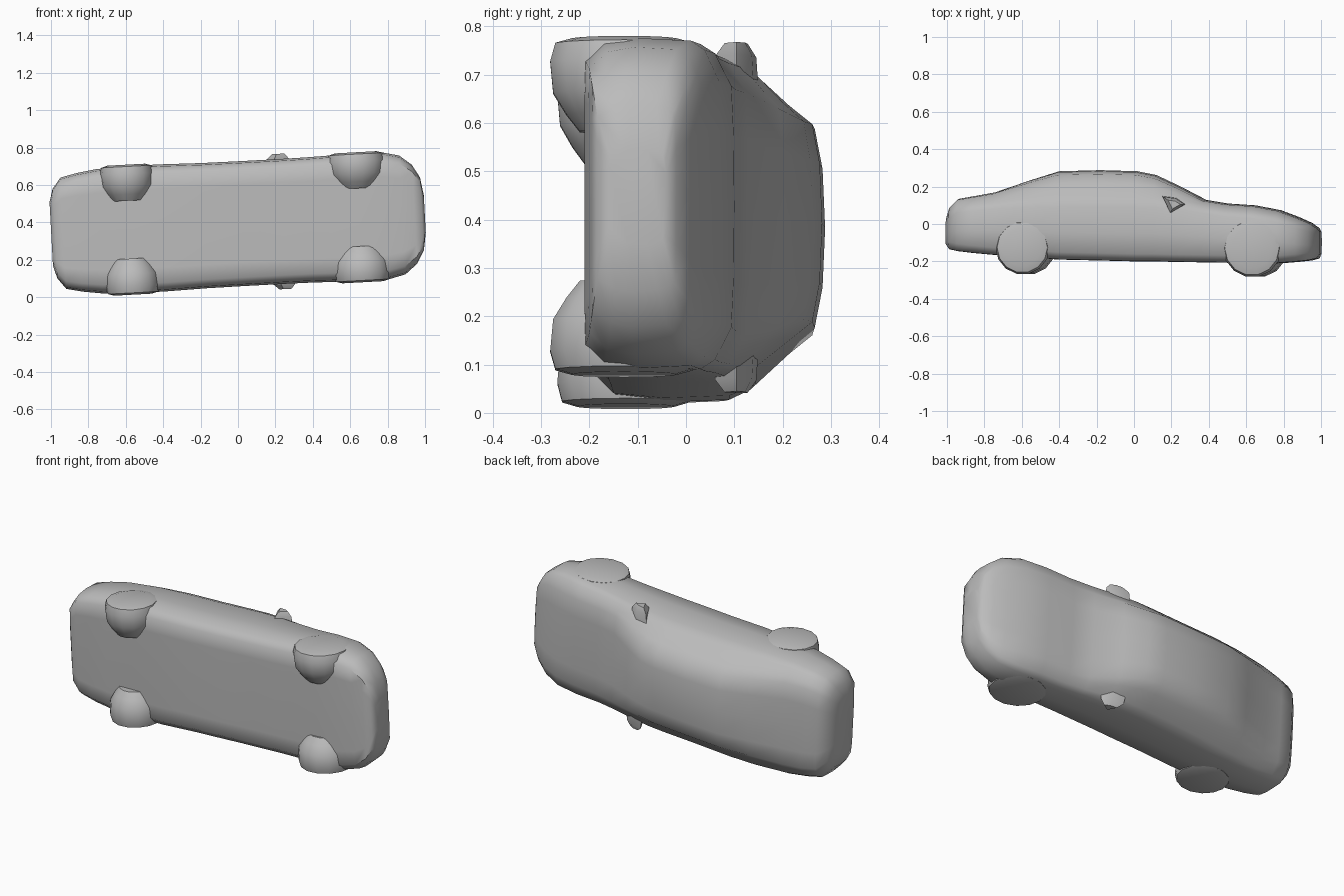
import bpy, bmesh, math
from mathutils import Matrix, Vector

# One flat paint colour for the whole cast
paint = bpy.data.materials.new("grey_paint")
paint.diffuse_color = (0.5, 0.5, 0.5, 1)

# The car lies on its side: length on x, roof on +y, width on z, slightly yawed
POSE = Matrix.Translation((0, 0, 0.392)) @ Matrix.Rotation(-0.054, 4, 'Y')


def add_mesh(name, bm, angle=40):
    bmesh.ops.recalc_face_normals(bm, faces=bm.faces)
    bm.transform(POSE)
    me = bpy.data.meshes.new(name)
    bm.to_mesh(me)
    bm.free()
    me.materials.append(paint)
    ob = bpy.data.objects.new(name, me)
    bpy.context.collection.objects.link(ob)
    bpy.ops.object.select_all(action='DESELECT')
    ob.select_set(True)
    bpy.context.view_layer.objects.active = ob
    bpy.ops.object.shade_smooth_by_angle(angle=math.radians(angle))
    return ob


def loft(name, rings, angle=40):
    bm = bmesh.new()
    vs = [[bm.verts.new(p) for p in r] for r in rings]
    n = len(vs[0])
    for a, b in zip(vs, vs[1:]):
        for i in range(n):
            j = (i + 1) % n
            bm.faces.new((a[i], a[j], b[j], b[i]))
    bm.faces.new(vs[0])
    bm.faces.new(vs[-1])
    return add_mesh(name, bm, angle)


# Body stations: x, floor, belt, roof, half width at belt, half width at roof
stations = [
    (-1.00, -0.12, 0.00, 0.03, 0.17, 0.13),
    (-0.98, -0.145, 0.05, 0.09, 0.24, 0.18),
    (-0.935, -0.155, 0.08, 0.135, 0.298, 0.22),
    (-0.85, -0.165, 0.09, 0.15, 0.317, 0.235),
    (-0.74, -0.175, 0.10, 0.17, 0.333, 0.24),
    (-0.56, -0.185, 0.11, 0.232, 0.340, 0.225),
    (-0.40, -0.20, 0.11, 0.282, 0.340, 0.21),
    (-0.18, -0.205, 0.11, 0.288, 0.335, 0.205),
    (0.02, -0.21, 0.11, 0.282, 0.334, 0.205),
    (0.12, -0.21, 0.11, 0.262, 0.334, 0.205),
    (0.24, -0.213, 0.10, 0.205, 0.334, 0.225),
    (0.38, -0.215, 0.08, 0.13, 0.335, 0.25),
    (0.50, -0.217, 0.06, 0.11, 0.338, 0.25),
    (0.65, -0.22, 0.05, 0.10, 0.342, 0.25),
    (0.78, -0.22, 0.03, 0.075, 0.342, 0.25),
    (0.88, -0.212, 0.00, 0.037, 0.318, 0.24),
    (0.945, -0.205, -0.02, 0.008, 0.265, 0.21),
    (0.985, -0.195, -0.04, -0.02, 0.195, 0.165),
    (1.00, -0.17, -0.06, -0.04, 0.10, 0.08),
]


def body_ring(x, lo, belt, top, hw, tw):
    h = top - belt
    half = [(lo + 0.01, hw * 0.62), (lo + 0.012, hw * 0.86),
            (lo + 0.05, hw * 0.97), ((lo + belt) / 2, hw), (belt - 0.02, hw * 0.985),
            (belt + h * 0.2, hw * 0.87 + tw * 0.08),
            (belt + h * 0.6, tw * 0.7 + hw * 0.3),
            (top - h * 0.12, tw), (top - h * 0.03, tw * 0.6)]
    return ([(x, lo + 0.01, 0)] + [(x, y, w) for y, w in half] + [(x, top, 0)]
            + [(x, y, -w) for y, w in reversed(half)])


loft("car_body", [body_ring(*s) for s in stations], 50)

# Wheels: half-buried, tapered towards the inside
for label, cx, cy, r in (("rear", -0.58, -0.125, 0.145), ("front", 0.65, -0.128, 0.157)):
    for side_name, side in (("left", 1), ("right", -1)):
        rings = []
        for w, k in ((0.155, 0.60), (0.19, 0.78), (0.235, 0.96), (0.30, 1.0), (0.338, 0.93), (0.348, 0.7)):
            rings.append([(cx + r * k * math.cos(t), cy + r * k * math.sin(t), side * w)
                          for t in (math.tau * (i + 0.5) / 14 + math.pi / 2 for i in range(14))])
        loft(f"{label}_{side_name}_wheel", rings, 40)

# Door mirrors: small wedges on the shoulder
for side_name, side in (("left", 1), ("right", -1)):
    def wedge(w, s):
        return [(0.24 + s * dx, 0.105 + s * dy, side * w)
                for dx, dy in ((-0.075, 0.045), (0.0, 0.035), (0.055, 0.0), (-0.03, -0.05))]
    loft(f"{side_name}_mirror", [wedge(0.27, 1.0), wedge(0.335, 0.9), wedge(0.362, 0.5)], 30)
